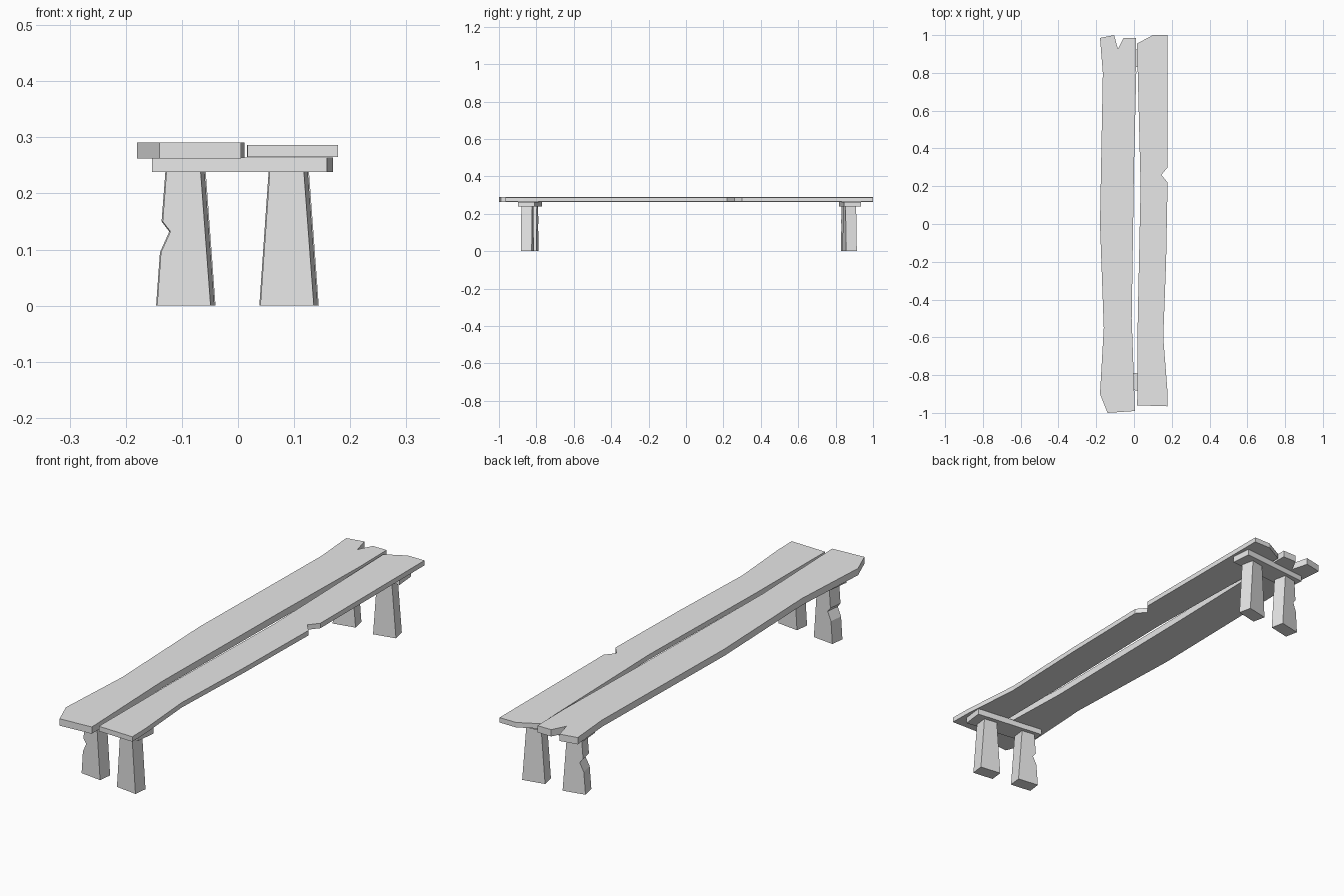
import bpy
import bmesh
from math import radians
from mathutils import Matrix, Vector

default_cube = bpy.data.objects.get("Cube")
if default_cube:
    bpy.data.objects.remove(default_cube, do_unlink=True)

# One plain material for the whole bench
grey = bpy.data.materials.new("worn_grey")
grey.use_nodes = True
colour = (0.8, 0.8, 0.8, 1)
grey.diffuse_color = colour
grey.node_tree.nodes["Principled BSDF"].inputs["Base Color"].default_value = colour


def extrude_outline(name, outline, offset, matrix=Matrix.Identity(4)):
    """Extrude a closed outline by an offset and place it with a matrix."""
    bm = bmesh.new()
    face = bm.faces.new([bm.verts.new(point) for point in outline])
    result = bmesh.ops.extrude_face_region(bm, geom=[face])
    moved = [v for v in result["geom"] if isinstance(v, bmesh.types.BMVert)]
    bmesh.ops.translate(bm, vec=Vector(offset), verts=moved)
    bmesh.ops.recalc_face_normals(bm, faces=bm.faces)
    bm.transform(matrix)
    mesh = bpy.data.meshes.new(name)
    bm.to_mesh(mesh)
    bm.free()
    mesh.materials.append(grey)
    obj = bpy.data.objects.new(name, mesh)
    bpy.context.collection.objects.link(obj)
    return obj


def plank(name, outline, bottom, top):
    points = [(x, y, bottom) for x, y in outline]
    return extrude_outline(name, points, (0, 0, top - bottom))


def upright(name, outline, depth, x, y, turn):
    """Extrude an x-z profile along y, turned about its own upright axis."""
    points = [(px, -depth / 2, pz) for px, pz in outline]
    place = Matrix.Translation((x, y, 0)) @ Matrix.Rotation(radians(turn), 4, "Z")
    return extrude_outline(name, points, (0, depth, 0), place)


# Seat planks with worn edges and split notches
plank("right_plank", [
    (-.18, .985), (-.105, 1), (-.085, .925), (-.055, .985), (.01, .985),
    (.012, .8), (0, .3), (-.012, -.5), (.005, -.99), (-.14, -1),
    (-.18, -.9), (-.16, -.55), (-.18, 0), (-.165, .8),
], .262, .291)
plank("left_plank", [
    (.016, .955), (.1, 1), (.178, 1), (.178, .3), (.145, .26),
    (.178, .22), (.17, -.2), (.155, -.6), (.176, -.87), (.178, -.965),
    (.017, -.96), (.02, -.5), (.035, .2), (.02, .8),
], .265, .286)

# Tapered leg profiles, one of them chipped on its outer edge
leg = [(-.048, 0), (.048, 0), (.03, .24), (-.031, .24)]
chipped_leg = leg + [(-.038, .15), (-.024, .132), (-.041, .095)]

# Each trestle: a cross beam over two legs
beam = [(-.157, .238), (.157, .238), (.157, .264), (-.157, .264)]
for end, beam_y, beam_turn, leg_turn, right_y, left_y in (
    ("front", -.835, -7, -7, -.823, -.848),
    ("back", .877, 5, 12, .866, .875),
):
    upright(end + "_cross_beam", beam, .09, .008, beam_y, beam_turn)
    upright(end + "_right_leg", chipped_leg, .058, -.093, right_y, leg_turn)
    upright(end + "_left_leg", leg, .058, .091, left_y, leg_turn)
